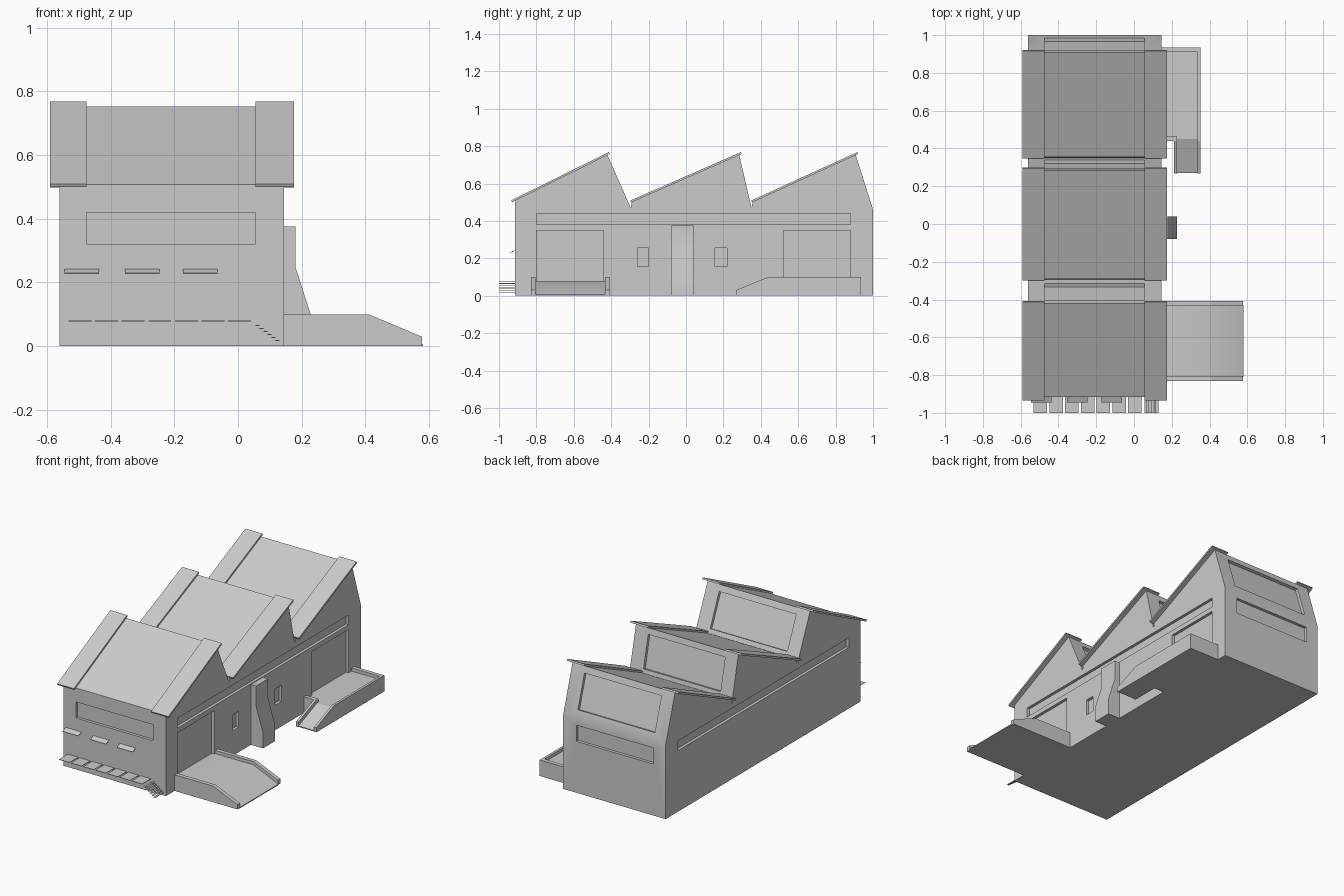
import bpy, bmesh
from mathutils import Vector

if "Cube" in bpy.data.objects:
    bpy.data.objects.remove(bpy.data.objects["Cube"], do_unlink=True)

grey = bpy.data.materials.new("plain_grey")
grey.use_nodes = True
GREY = (0.6, 0.6, 0.6, 1)
grey.diffuse_color = GREY
grey.node_tree.nodes["Principled BSDF"].inputs["Base Color"].default_value = GREY


def prism(name, profile, lo, hi, axis="x"):
    """Extrude a profile along x (profile is y, z) or along y (profile is x, z)."""
    bm = bmesh.new()

    def place(p, d):
        return (d, p[0], p[1]) if axis == "x" else (p[0], d, p[1])

    face = bm.faces.new([bm.verts.new(place(p, lo)) for p in profile])
    ext = bmesh.ops.extrude_face_region(bm, geom=[face])
    shift = Vector(place((0, 0), hi - lo))
    bmesh.ops.translate(bm, vec=shift,
                        verts=[v for v in ext["geom"] if isinstance(v, bmesh.types.BMVert)])
    bmesh.ops.recalc_face_normals(bm, faces=bm.faces)
    mesh = bpy.data.meshes.new(name)
    bm.to_mesh(mesh)
    bm.free()
    mesh.materials.append(grey)
    obj = bpy.data.objects.new(name, mesh)
    bpy.context.collection.objects.link(obj)
    return obj


def box(name, x0, x1, y0, y1, z0, z1):
    return prism(name, [(y0, z0), (y1, z0), (y1, z1), (y0, z1)], x0, x1)


def activate(obj):
    bpy.ops.object.select_all(action="DESELECT")
    obj.select_set(True)
    bpy.context.view_layer.objects.active = obj


def smooth(obj):
    activate(obj)
    bpy.ops.object.shade_smooth_by_angle(angle=0.52)


def cut(obj, cutter):
    mod = obj.modifiers.new("recess", "BOOLEAN")
    mod.operation = "DIFFERENCE"
    mod.solver = "EXACT"
    mod.object = cutter
    activate(obj)
    bpy.ops.object.modifier_apply(modifier=mod.name)
    bpy.data.objects.remove(cutter, do_unlink=True)


# Main hall with a saw-tooth roof: (eave, ridge, foot of the rear slope)
LEFT, RIGHT = -0.56, 0.145
WIN = (-0.475, 0.055)
FRONT, BACK, DEPTH = -0.915, 1.0, 0.018
teeth = [((FRONT, 0.507), (-0.42, 0.752), (-0.295, 0.47)),
         ((-0.29, 0.5), (0.285, 0.752), (0.35, 0.47)),
         ((0.356, 0.5), (0.908, 0.752), (BACK, 0.46))]
outline = [(FRONT, 0)] + [p for tooth in teeth for p in tooth] + [(BACK, 0)]
hall = prism("hall", outline, LEFT, RIGHT)

# Recessed windows on the front, back and both long sides
cut(hall, box("cutter", *WIN, FRONT - 0.1, FRONT + DEPTH, 0.32, 0.42))
cut(hall, box("cutter", *WIN, BACK - DEPTH, BACK + 0.1, 0.32, 0.42))
cut(hall, box("cutter", RIGHT - DEPTH, RIGHT + 0.1, -0.8, 0.88, 0.38, 0.44))
cut(hall, box("cutter", LEFT - 0.1, LEFT + DEPTH, -0.8, 0.88, 0.38, 0.44))

# Recessed loading doors and small windows
for y0, y1, z0, z1 in [(-0.8, -0.44, 0.08, 0.35), (0.52, 0.88, 0.08, 0.35),
                       (-0.26, -0.2, 0.155, 0.255), (0.155, 0.22, 0.155, 0.255)]:
    cut(hall, box("cutter", RIGHT - DEPTH, RIGHT + 0.1, y0, y1, z0, z1))

# Skylights sunk into the rear slope of every tooth
for eave, ridge, foot in teeth:
    a, b = Vector(ridge), Vector(foot)
    along = (b - a).normalized()
    out = Vector((-along.y, along.x))
    top, low = a.lerp(b, 0.13), a.lerp(b, 0.83)
    cut(hall, prism("cutter", [top - out * DEPTH, low - out * DEPTH,
                               low + out * 0.02, top + out * 0.02], *WIN))
smooth(hall)

# Raised roof edge strips on each tooth
for i, (eave, ridge, foot) in enumerate(teeth):
    a, b = Vector(eave), Vector(ridge)
    along = (b - a).normalized()
    up = Vector((-along.y, along.x)) * 0.011
    start = a - along * (0.016 if i == 0 else 0.004)
    end = b + along * 0.014
    for side, x0, x1 in [("left", -0.59, WIN[0]), ("right", WIN[1], 0.175)]:
        prism(f"roof_strip_{side}_{i + 1}", [start, end, end + up, start + up], x0, x1)

# Flared buttress between the small windows
smooth(prism("buttress", [(0.14, 0), (0.228, 0), (0.228, 0.1), (0.18, 0.25),
                          (0.18, 0.375), (0.14, 0.375)], -0.08, 0.04, "y"))

# Front loading ramp with two kerbs
smooth(prism("ramp_floor", [(0.14, 0), (0.58, 0), (0.58, 0.006), (0.41, 0.08),
                            (0.14, 0.08)], -0.81, -0.43, "y"))
for name, y0 in [("front", -0.83), ("rear", -0.432)]:
    prism(f"ramp_kerb_{name}", [(0.14, 0), (0.577, 0), (0.577, 0.03), (0.41, 0.1),
                                (0.14, 0.1)], y0, y0 + 0.025, "y")

# Rear dock with its own side ramp and low walls
box("dock_floor", 0.14, 0.345, 0.45, 0.92, 0, 0.08)
prism("dock_ramp", [(0.27, 0), (0.45, 0), (0.45, 0.08), (0.27, 0.006)], 0.22, 0.345)
wall = [(0.267, 0), (0.267, 0.03), (0.44, 0.1)]
prism("dock_outer_wall", wall + [(0.935, 0.1), (0.935, 0)], 0.337, 0.352)
prism("dock_ramp_wall", wall + [(0.465, 0.1), (0.465, 0)], 0.213, 0.228)
box("dock_front_wall", 0.14, 0.22, 0.44, 0.465, 0, 0.1)
box("dock_rear_wall", 0.14, 0.345, 0.91, 0.935, 0, 0.1)

# Small sloping awnings on the front
for i, x in enumerate([-0.545, -0.355, -0.172]):
    prism(f"awning_{i + 1}", [(-0.945, 0.227), (FRONT, 0.24), (FRONT, 0.243),
                              (-0.945, 0.23)], x, x + 0.108)

# Walkway planks and descending steps
for i in range(7):
    x = -0.532 + i * 0.0835
    box(f"walkway_plank_{i + 1}", x, x + 0.072, -1, FRONT, 0.077, 0.08)
for i in range(6):
    x = 0.055 + i * 0.0125
    z = 0.064 - i * 0.0095
    box(f"step_{i + 1}", x, x + 0.012, -1, FRONT, z, z + 0.003)
